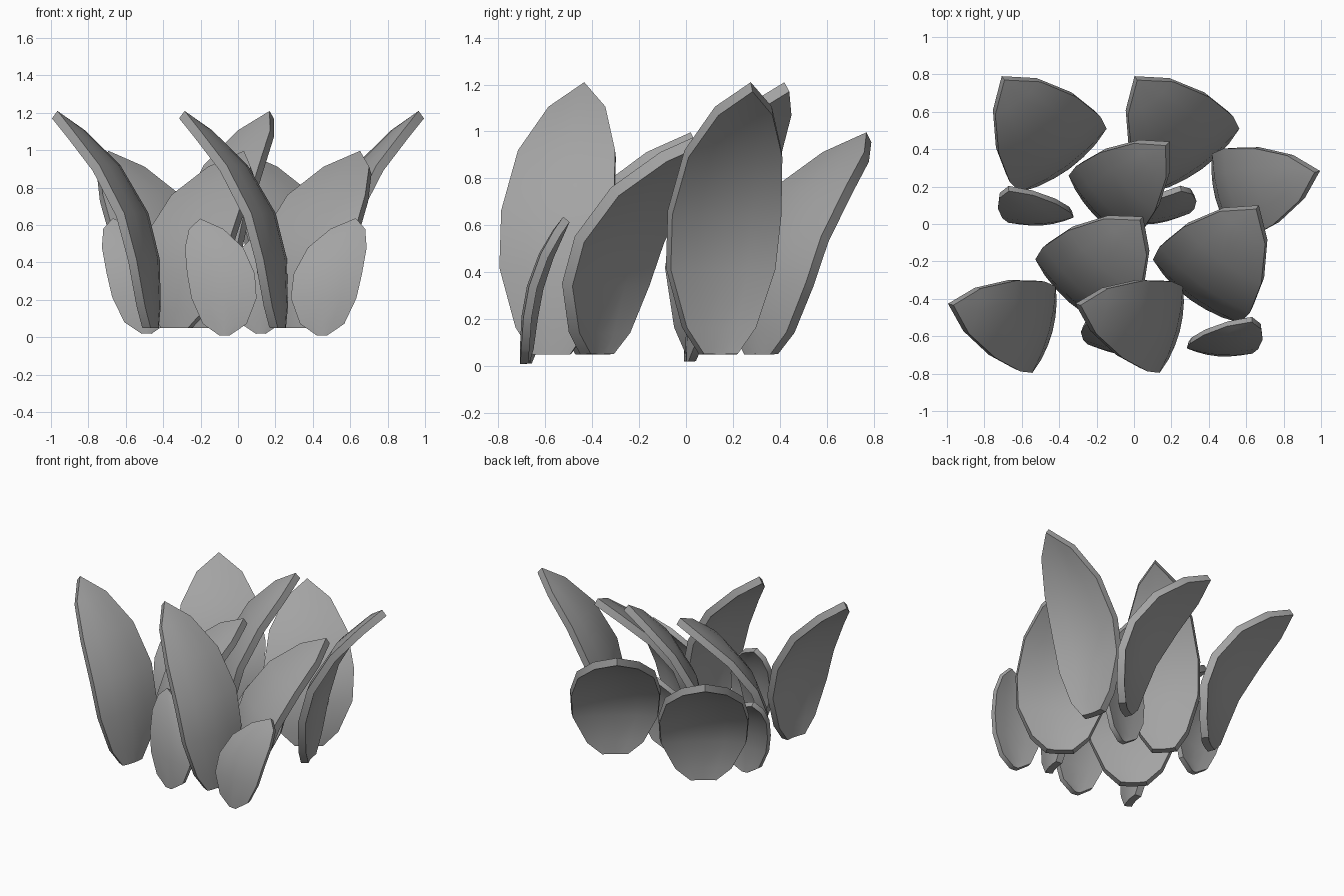
import bpy, bmesh, math
from mathutils import Vector

if "Cube" in bpy.data.objects:
    bpy.data.objects.remove(bpy.data.objects["Cube"])

# (height fraction, half-width fraction) along a leaf above its foot; then the tip
OUTLINE = [(.1, .64), (.32, .96), (.53, 1), (.75, .86), (.91, .5)]
SIDES = [-1, -.5, 0, .5, 1]

grey = bpy.data.materials.new("leaf_grey")
grey.diffuse_color = (.37, .37, .37, 1)
grey.use_nodes = True
grey.node_tree.nodes["Principled BSDF"].inputs["Base Color"].default_value = grey.diffuse_color


def leaf(name, base, tip, half, thick, power, cup, foot, across=None):
    """Curved leaf growing from base to tip, its edges swept back by cup."""
    base, tip = Vector(base), Vector(tip)
    d = tip - base
    lean = Vector((d.x, d.y, 0)).normalized()
    w = Vector((*across, 0)).normalized() if across else Vector((-lean.y, lean.x, 0))
    n = Vector((-w.y, w.x, 0))
    if n.dot(lean) < 0:
        n = -n
    bm = bmesh.new()
    rows = []
    for h, f in [(0, foot)] + OUTLINE:
        mid = base + Vector((d.x * h ** power, d.y * h ** power, d.z * h))
        rows.append([bm.verts.new(mid + w * (s * half * f) + n * (cup * half * f * s * s))
                     for s in SIDES])
    for a, b in zip(rows, rows[1:]):
        for i in range(len(SIDES) - 1):
            bm.faces.new((a[i], a[i + 1], b[i + 1], b[i]))
    top = bm.verts.new(tip)
    for i in range(len(SIDES) - 1):
        bm.faces.new((rows[-1][i], rows[-1][i + 1], top))
    me = bpy.data.meshes.new(name)
    bm.to_mesh(me)
    bm.free()
    me.materials.append(grey)
    ob = bpy.data.objects.new(name, me)
    bpy.context.collection.objects.link(ob)
    # leaf thickness
    m = ob.modifiers.new("thickness", 'SOLIDIFY')
    m.thickness = thick
    m.offset = 0
    m.use_even_offset = True
    bpy.ops.object.select_all(action='DESELECT')
    ob.select_set(True)
    bpy.context.view_layer.objects.active = ob
    bpy.ops.object.modifier_apply(modifier="thickness")
    bpy.ops.object.shade_smooth_by_angle(angle=math.radians(35))


# tall leaves
for i, (b, t) in enumerate([((-.46, -.57), (-.98, -.43)), ((.22, -.57), (-.30, -.43)),
                            ((.46, .14), (.98, .28)), ((-.20, .07), (.18, .43))]):
    leaf(f"tall_leaf_{i + 1}", (*b, .05), (*t, 1.19), .245, .05, 3, .12, .32)

# broad leaves
for i, (b, t) in enumerate([((.315, -.385), (.66, .09)), ((-.33, -.40), (.04, .03)),
                            ((-.36, .315), (-.70, .78)), ((.35, .315), (.01, .78))]):
    leaf(f"broad_leaf_{i + 1}", (*b, .05), (*t, .975), .295, .05, 2.9, .12, .3)

# small leaves: two shapes, each repeated as a mirrored copy further back
for i, (b, t, a, dx) in enumerate([((.45, -.69), (.63, -.51), (1, -.08), -.04),
                                   ((-.07, -.68), (-.20, -.51), (-1, .15), .05)]):
    leaf(f"small_leaf_front_{i + 1}", (*b, .01), (*t, .625), .18, .035, 2.8, .12, .13, a)
    leaf(f"small_leaf_back_{i + 1}", (dx - b[0], b[1] + .7, .02), (dx - t[0], t[1] + .7, .625),
         .18, .035, 2.8, .12, .13, (-a[0], a[1]))
